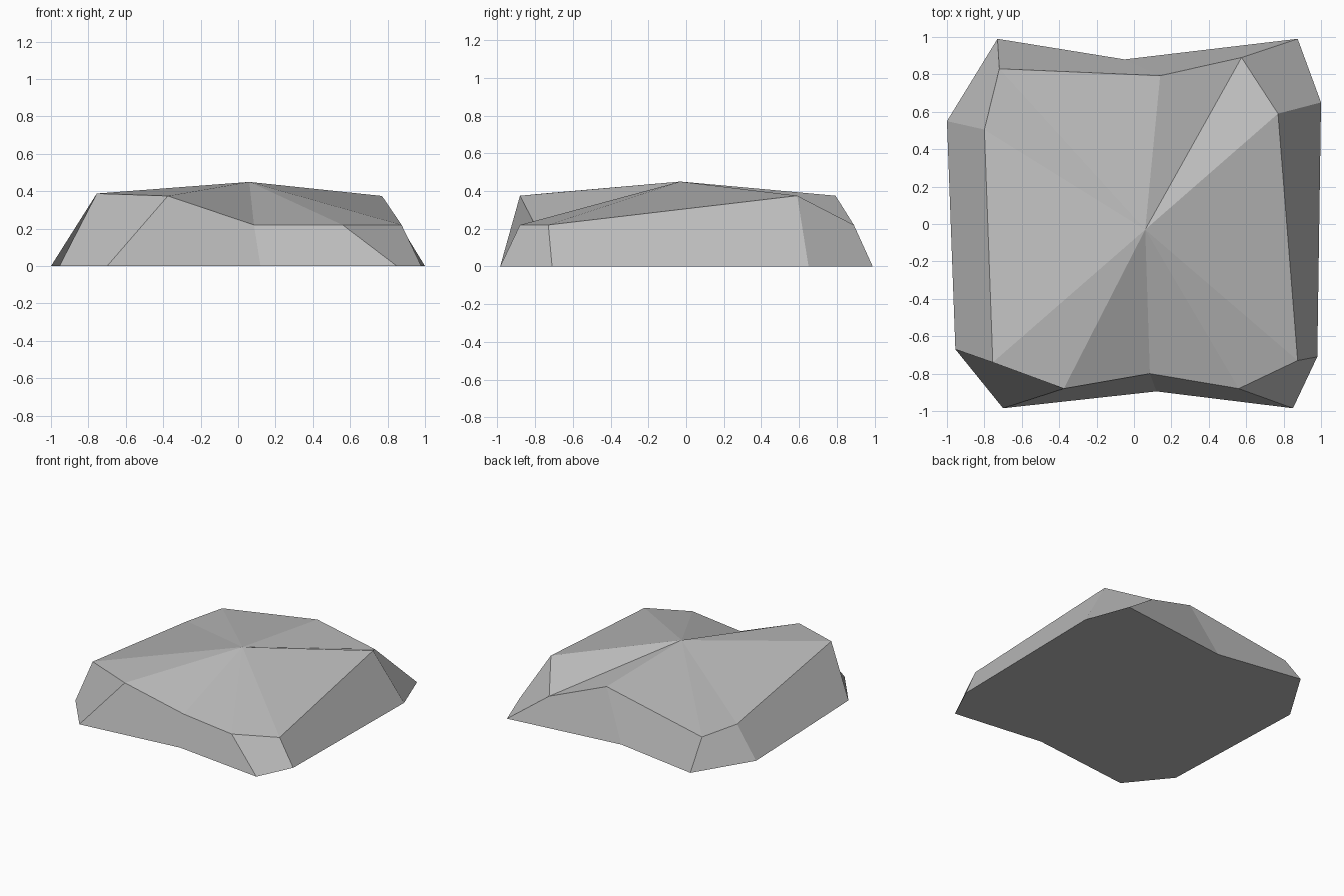
import bpy
import bmesh

default_cube = bpy.data.objects.get("Cube")
if default_cube:
    bpy.data.objects.remove(default_cube, do_unlink=True)


def make_material(name, color):
    material = bpy.data.materials.new(name)
    material.use_nodes = True
    material.diffuse_color = color
    material.node_tree.nodes["Principled BSDF"].inputs["Base Color"].default_value = color
    return material


def add_ring(bm, points):
    return [bm.verts.new(point) for point in points]


# Outline on the ground, counter-clockwise from the back right corner
base_outline = [
    (-0.73, 0.99), (-1.0, 0.55), (-0.955, -0.67), (-0.7, -0.985), (0.12, -0.895),
    (0.85, -0.985), (0.98, -0.71), (1.0, 0.65), (0.875, 0.99), (-0.05, 0.88),
]

# Rim where the steep sides meet the shallow crown
low, high = 0.22, 0.375
rim_outline = [
    (-0.72, 0.83, low), (-0.8, 0.505, low), (-0.755, -0.74, 0.388),
    (-0.375, -0.88, high), (0.085, -0.8, low), (0.56, -0.88, low),
    (0.875, -0.73, low), (0.77, 0.59, high), (0.575, 0.89, low), (0.14, 0.793, high),
]

bm = bmesh.new()
base = add_ring(bm, [(x, y, 0) for x, y in base_outline])
rim = add_ring(bm, rim_outline)
peak = bm.verts.new((0.06, -0.03, 0.45))

# Sloping sides and a fan of crown facets
count = len(base)
for i in range(count):
    j = (i + 1) % count
    bm.faces.new((base[i], base[j], rim[j], rim[i]))
    bm.faces.new((rim[i], rim[j], peak))

# Flat underside
bm.faces.new(reversed(base))
bmesh.ops.recalc_face_normals(bm, faces=bm.faces)

mesh = bpy.data.meshes.new("flat_rock")
bm.to_mesh(mesh)
bm.free()

# Faceted stone in a single grey
mesh.materials.append(make_material("stone grey", (0.5, 0.5, 0.5, 1)))
rock = bpy.data.objects.new("flat_rock", mesh)
bpy.context.collection.objects.link(rock)
